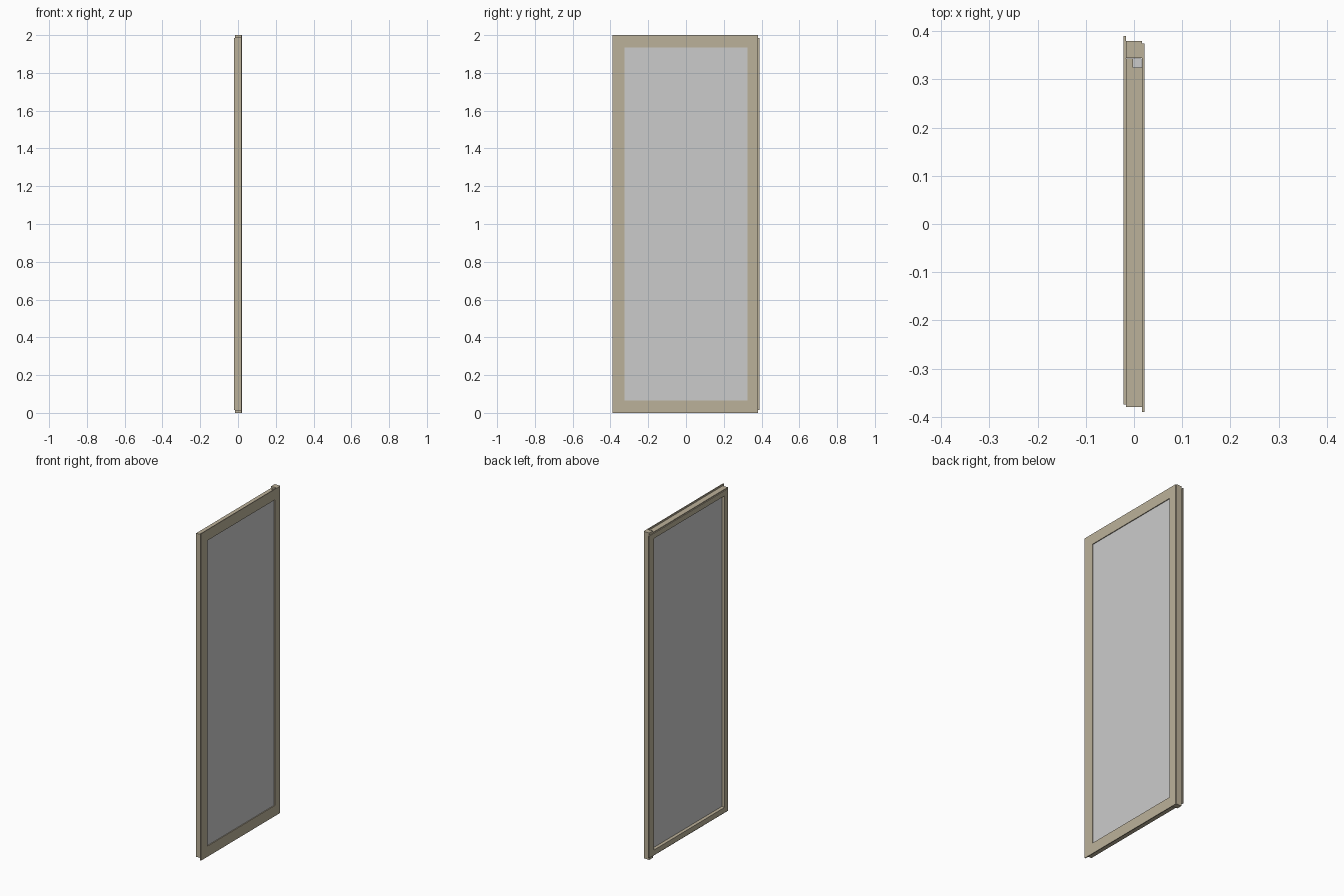
import bpy

if "Cube" in bpy.data.objects:
    bpy.data.objects.remove(bpy.data.objects["Cube"])

# Frame finish
tan = bpy.data.materials.new("tan_frame")
tan.diffuse_color = (0.50, 0.44, 0.32, 1)
tan.use_nodes = True
tan.node_tree.nodes["Principled BSDF"].inputs["Base Color"].default_value = tan.diffuse_color


def prism(name, profile, axis, lo, hi, mat=tan):
    """Extrude a closed profile along y (profile x,z) or z (profile x,y)."""
    n = len(profile)
    verts = []
    for t in (lo, hi):
        for a, b in profile:
            verts.append((a, t, b) if axis == "y" else (a, b, t))
    faces = [tuple(range(n)), tuple(range(2 * n - 1, n - 1, -1))]
    faces += [(i, i + n, (i + 1) % n + n, (i + 1) % n) for i in range(n)]
    me = bpy.data.meshes.new(name)
    me.from_pydata(verts, [], faces)
    import bmesh
    bm = bmesh.new()
    bm.from_mesh(me)
    bmesh.ops.recalc_face_normals(bm, faces=bm.faces)
    bm.to_mesh(me)
    bm.free()
    if mat:
        me.materials.append(mat)
    ob = bpy.data.objects.new(name, me)
    bpy.context.collection.objects.link(ob)
    return ob


def rect(x0, x1, b0, b1):
    return [(x0, b0), (x1, b0), (x1, b1), (x0, b1)]


# x levels: back lip, body, glass seat, front flange
XB, X0, XG, X1, XF = -0.022, -0.017, -0.002, 0.017, 0.022

# Front flange ring (outer face), mitre-free strips
prism("flange_hinge_side", rect(X1, XF, -0.39, -0.325), "z", 0, 2)
prism("flange_lock_side", rect(X1, XF, 0.325, 0.375), "z", 0, 2)

# Stiles: body plus back lip
prism("hinge_stile", rect(X0, X1, -0.38, -0.343), "z", 0.01, 1.99)
prism("hinge_lip", rect(XB, X0, -0.375, -0.343), "z", 0.015, 1.985)
prism("lock_stile", rect(X0, X1, 0.345, 0.38), "z", 0, 2)
prism("lock_lip", rect(XB, X0, 0.343, 0.39), "z", 0.015, 1.985)

# Top and bottom rails, mirrored about z = 1
for side, s in (("top", 1), ("bottom", -1)):
    def z(h):
        return 1 + s * h
    prism(side + "_flange", rect(X1, XF, z(0.935), z(1)), "y", -0.325, 0.325)
    prism(side + "_rail", rect(X0, XG, z(0.953), z(0.99)), "y", -0.343, 0.343)
    prism(side + "_rail_front", rect(XG, X1, z(0.953), z(0.99)), "y", -0.343, 0.325)
    prism(side + "_lip", rect(XB, X0, z(0.953), z(0.985)), "y", -0.343, 0.343)

# Glazing unit seated behind the front flange
prism("glass_pane", rect(XG, X1 - 0.001, -0.343, 0.343), "z", 0.047, 1.953, None)
